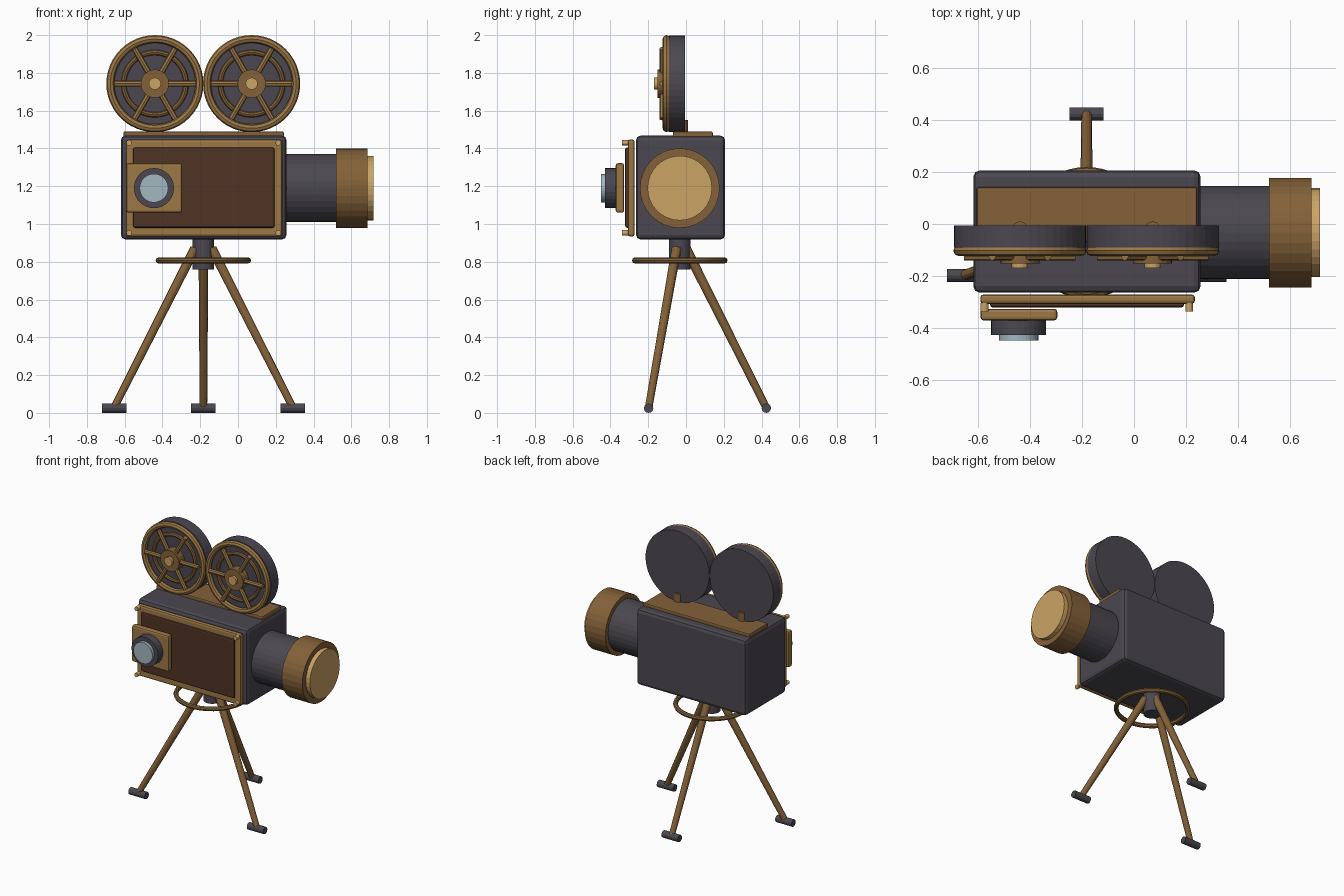
import bpy
from math import pi, cos, sin
from mathutils import Vector

cube = bpy.data.objects.get("Cube")
if cube:
    bpy.data.objects.remove(cube, do_unlink=True)


def material(name, rgb):
    m = bpy.data.materials.new(name)
    m.use_nodes = True
    m.diffuse_color = (*rgb, 1)
    m.node_tree.nodes["Principled BSDF"].inputs["Base Color"].default_value = (*rgb, 1)
    return m


GREY = material("dark grey metal", (0.07, 0.065, 0.08))
BRONZE = material("bronze", (0.23, 0.12, 0.04))
BRASS = material("brass", (0.34, 0.19, 0.06))
GOLD = material("pale gold", (0.6, 0.37, 0.13))
WOOD = material("dark wood", (0.08, 0.033, 0.018))
GLASS = material("lens glass", (0.36, 0.48, 0.53))


def finish(name, mat, bevel=0):
    ob = bpy.context.object
    ob.name = name
    ob.data.materials.append(mat)
    if bevel:
        b = ob.modifiers.new("Bevel", "BEVEL")
        b.width, b.segments = bevel, 2
        b.limit_method = "ANGLE"
    return ob


def box(name, lo, hi, mat, bevel=0):
    lo, hi = Vector(lo), Vector(hi)
    bpy.ops.mesh.primitive_cube_add(size=1, location=(lo + hi) / 2)
    bpy.context.object.scale = hi - lo
    bpy.ops.object.transform_apply(location=False, rotation=False, scale=True)
    return finish(name, mat, bevel)


def rod(name, a, b, r, mat, r_end=None, sides=32, bevel=0):
    a, b = Vector(a), Vector(b)
    bpy.ops.mesh.primitive_cone_add(
        vertices=sides, radius1=r, radius2=r if r_end is None else r_end,
        depth=(b - a).length, location=(a + b) / 2,
        rotation=(b - a).to_track_quat("Z", "Y").to_euler())
    return finish(name, mat, bevel)


def ring(name, loc, major, minor, mat, upright=False):
    bpy.ops.mesh.primitive_torus_add(
        location=loc, rotation=(pi / 2 if upright else 0, 0, 0), major_radius=major,
        minor_radius=minor, major_segments=48, minor_segments=8)
    return finish(name, mat)


# Camera body and top plate
box("body", (-0.62, -0.265, 0.918), (0.257, 0.207, 1.468), GREY, 0.025)
box("top_plate", (-0.607, -0.07, 1.45), (0.243, 0.142, 1.49), BRONZE, 0.008)

# Front door with raised panel and corner screws
box("door_frame", (-0.593, -0.308, 0.934), (0.235, -0.272, 1.447), BRASS, 0.012)
box("door_panel", (-0.555, -0.322, 0.98), (0.193, -0.29, 1.405), WOOD, 0.01)
for x in (-0.577, 0.213):
    for z in (0.953, 1.43):
        rod("door_screw", (x, -0.305, z), (x, -0.338, z), 0.015, GOLD, sides=12)

# Small viewing lens on its plate
LX, LZ = -0.445, 1.19
box("lens_plate", (-0.592, -0.372, 1.06), (-0.296, -0.327, 1.322), BRASS, 0.012)
rod("lens_housing", (LX, -0.365, LZ), (LX, -0.428, LZ), 0.106, GREY)
rod("lens_glass", (LX, -0.42, LZ), (LX, -0.45, LZ), 0.076, GLASS)

# Main barrel on the model's left side
CY = -0.033
for name, x0, x1, r, mat in (
        ("barrel", 0.24, 0.53, 0.18, GREY),
        ("barrel_hood", 0.52, 0.685, 0.211, BRONZE),
        ("barrel_cap", 0.67, 0.717, 0.171, GOLD)):
    rod(name, (x0, CY, LZ), (x1, CY, LZ), r, mat)

# Film reels
RZ = 1.743
for cx in (-0.44, 0.072):
    rod("reel_drum", (cx, -0.005, RZ), (cx, -0.09, RZ), 0.255, GREY, sides=48)
    ring("reel_rim", (cx, -0.103, RZ), 0.236, 0.021, BRASS, True)
    ring("reel_inner_ring", (cx, -0.095, RZ), 0.165, 0.014, BRONZE, True)
    for i in range(6):
        a = i * pi / 3
        tip = (cx + 0.215 * cos(a), -0.125, RZ + 0.215 * sin(a))
        rod("reel_spoke", (cx, -0.125, RZ), tip, 0.016, BRASS, sides=8)
    rod("reel_hub", (cx, -0.085, RZ), (cx, -0.152, RZ), 0.075, BRONZE, sides=24)
    rod("reel_pin", (cx, -0.14, RZ), (cx, -0.17, RZ), 0.032, GOLD, sides=16)
    rod("reel_bracket", (cx, -0.02, 1.47), (cx, -0.02, 1.55), 0.03, BRONZE, sides=16)

# Tripod
TX = -0.183
rod("tripod_post", (TX, CY, 0.76), (TX, CY, 0.93), 0.057, GREY, sides=24)
ring("tripod_ring", (TX, CY, 0.807), 0.237, 0.016, BRONZE)
for top, foot in (
        ((TX - 0.045, -0.05), (-0.656, -0.198)),
        ((TX + 0.045, -0.05), (0.291, -0.198)),
        ((TX, 0.0), (TX, 0.425))):
    rod("tripod_leg", (*top, 0.87), (*foot, 0.027), 0.026, BRONZE, r_end=0.02, sides=12)
    x, y = foot
    rod("tripod_foot", (x - 0.065, y, 0.025), (x + 0.065, y, 0.025), 0.025, GREY, sides=12)
